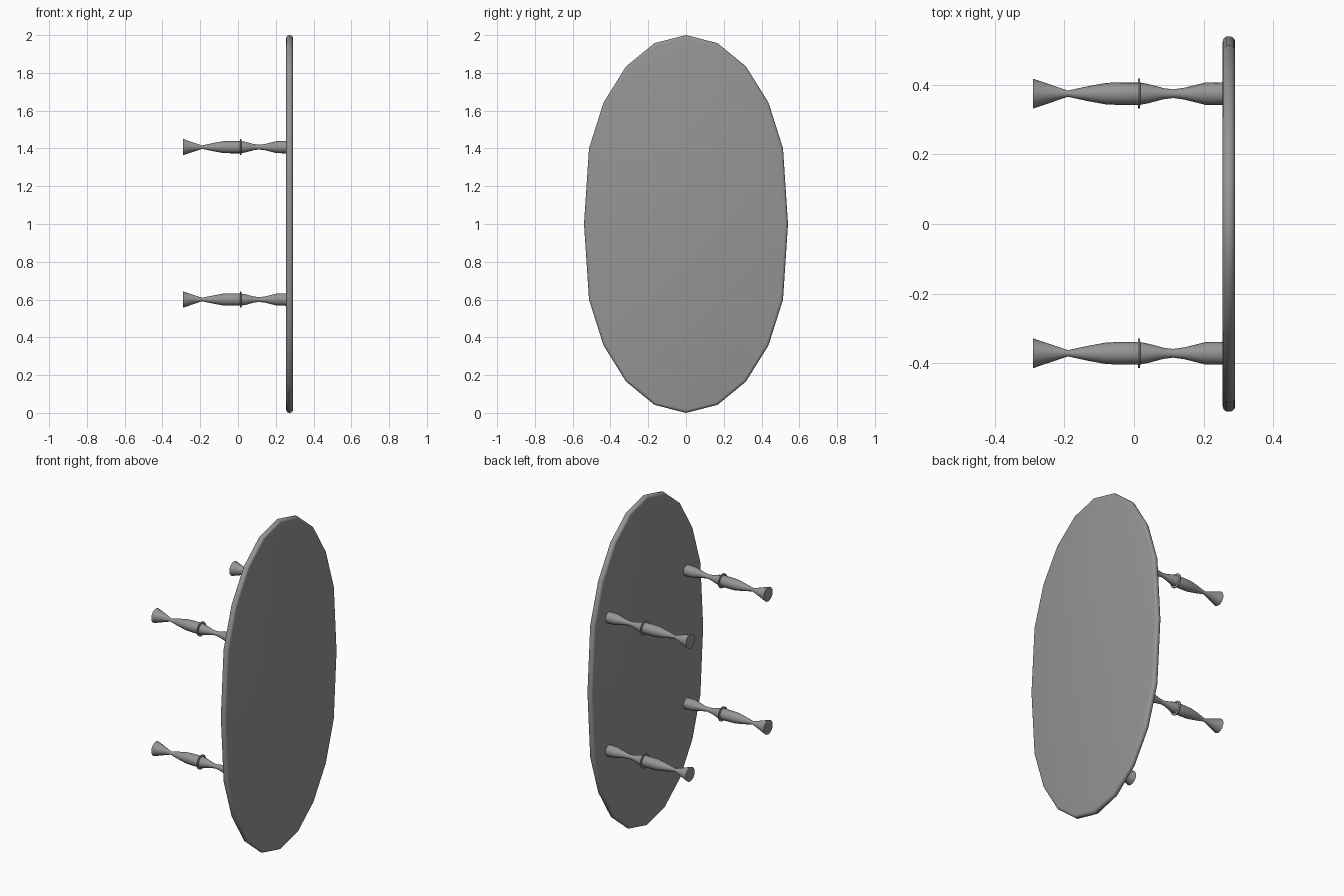
import bpy
import bmesh
from math import sin, cos, pi, radians

cube = bpy.data.objects.get("Cube")
if cube:
    bpy.data.objects.remove(cube, do_unlink=True)

grey = bpy.data.materials.new("plain grey")
grey.use_nodes = True
colour = (0.3, 0.3, 0.3, 1)
grey.diffuse_color = colour
grey.node_tree.nodes["Principled BSDF"].inputs["Base Color"].default_value = colour


def add_object(name, bm):
    bmesh.ops.recalc_face_normals(bm, faces=bm.faces)
    mesh = bpy.data.meshes.new(name)
    bm.to_mesh(mesh)
    bm.free()
    mesh.materials.append(grey)
    obj = bpy.data.objects.new(name, mesh)
    bpy.context.collection.objects.link(obj)
    return obj


def smooth(obj, angle):
    bpy.ops.object.select_all(action='DESELECT')
    obj.select_set(True)
    bpy.context.view_layer.objects.active = obj
    bpy.ops.object.shade_smooth_by_angle(angle=radians(angle))


def turned(name, profile, y, z, sides=16):
    """Solid of revolution along x from (x, radius) pairs."""
    bm = bmesh.new()
    rings = []
    for x, r in profile:
        rings.append([bm.verts.new((x, y + r * cos(2 * pi * i / sides),
                                    z + r * sin(2 * pi * i / sides)))
                      for i in range(sides)])
    for a, b in zip(rings, rings[1:]):
        for i in range(sides):
            j = (i + 1) % sides
            bm.faces.new((a[i], a[j], b[j], b[i]))
    bm.faces.new(rings[0])
    bm.faces.new(rings[-1])
    obj = add_object(name, bm)
    smooth(obj, 40)


# Oval tabletop standing on edge: twenty sides, its two halves pulled apart
BACK, FRONT = 0.255, 0.291
bm = bmesh.new()
outline = []
for i in range(20):
    c = cos(2 * pi * i / 20)
    lift = 0 if abs(c) < 0.01 else 0.132 * (1 if c > 0 else -1)
    outline.append(bm.verts.new((BACK, 0.54 * sin(2 * pi * i / 20),
                                 1 + 0.868 * c + lift)))
face = bm.faces.new(outline)
result = bmesh.ops.extrude_face_region(bm, geom=[face], use_keep_orig=True)
moved = [v for v in result["geom"] if isinstance(v, bmesh.types.BMVert)]
bmesh.ops.translate(bm, verts=moved, vec=(FRONT - BACK, 0, 0))

# Rounded rim
rim = [e for e in bm.edges if abs(e.verts[0].co.x - e.verts[1].co.x) < 0.001]
bmesh.ops.bevel(bm, geom=rim, offset=0.016, segments=4, profile=0.5,
                affect='EDGES', clamp_overlap=True)
smooth(add_object("tabletop", bm), 30)

# Four turned legs, each with a thin collar
leg_profile = [(-0.291, 0.043), (-0.19, 0.009), (-0.135, 0.021),
               (-0.08, 0.031), (-0.04, 0.0325), (0.014, 0.0325),
               (0.04, 0.028), (0.085, 0.016), (0.113, 0.0125),
               (0.145, 0.017), (0.205, 0.032), (0.26, 0.033)]
collar_profile = [(0.011, 0.034), (0.012, 0.043), (0.017, 0.043), (0.018, 0.034)]
for side, y in (("left", 0.375), ("right", -0.372)):
    for level, z in (("upper", 1.407), ("lower", 0.6)):
        turned(f"{level}_{side}_leg", leg_profile, y, z)
        turned(f"{level}_{side}_collar", collar_profile, y, z)
